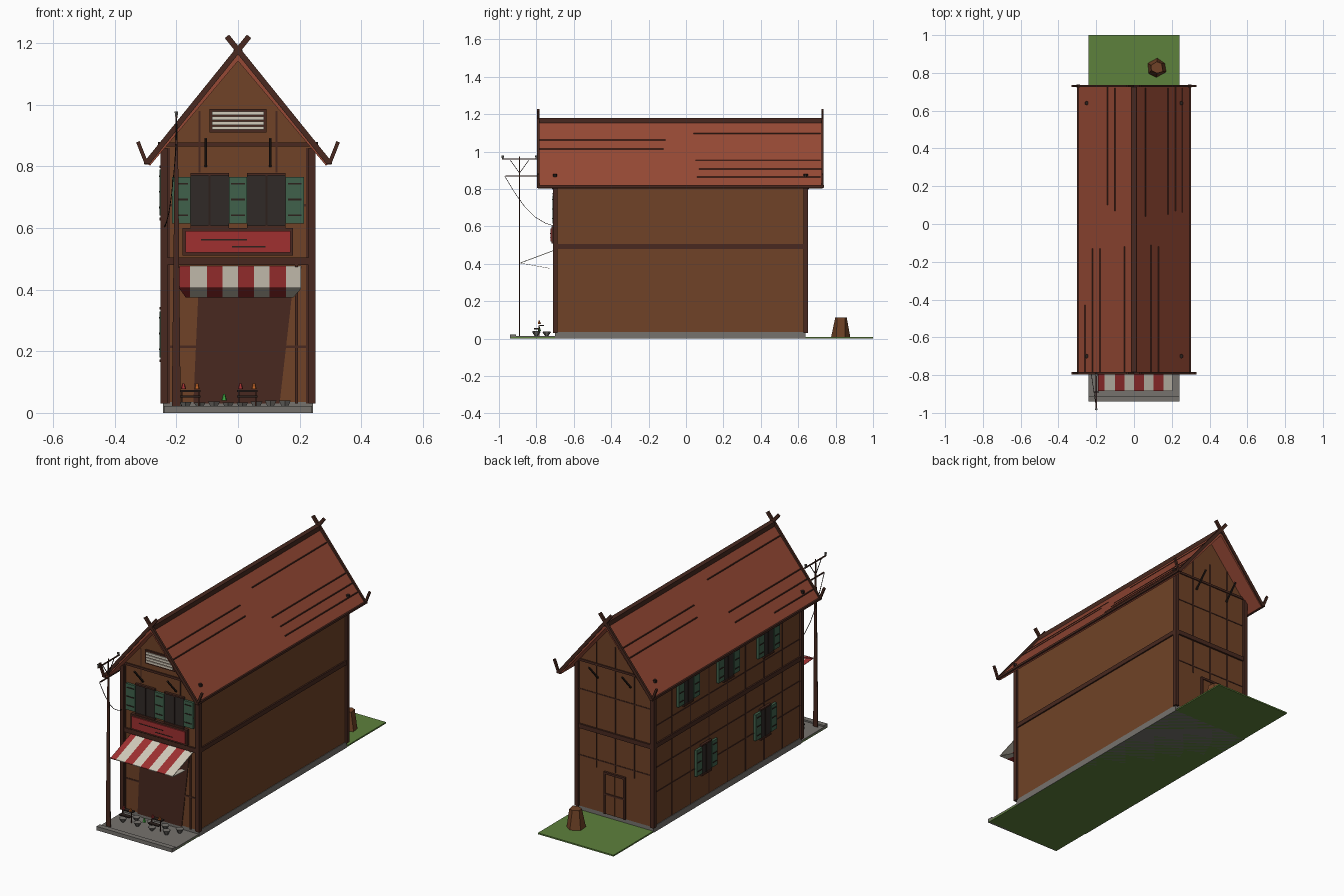
import bpy, math, random
from mathutils import Vector

if "Cube" in bpy.data.objects:
    bpy.data.objects.remove(bpy.data.objects["Cube"])
random.seed(4)

PALETTE = dict(wall=(.16, .055, .02), timber=(.065, .022, .014), dark=(.025, .015, .012),
               roof=(.30, .065, .035), red=(.35, .03, .03), cream=(.65, .60, .50),
               green=(.05, .12, .07), glass=(.03, .023, .02), grass=(.11, .22, .045),
               stone=(.18, .17, .155), orange=(.5, .12, .02), leaf=(.05, .35, .05))
mats = {}
for key, rgb in PALETTE.items():
    mats[key] = bpy.data.materials.new(key)
    mats[key].diffuse_color = (*rgb, 1)


def mesh(name, verts, faces, col):
    me = bpy.data.meshes.new(name)
    me.from_pydata([tuple(v) for v in verts], [], faces)
    me.materials.append(mats[col])
    ob = bpy.data.objects.new(name, me)
    bpy.context.collection.objects.link(ob)
    return ob


def prism(name, loop, offset, col):
    """Extrude a 3D loop along an offset vector."""
    n, off = len(loop), Vector(offset)
    a = [Vector(p) for p in loop]
    faces = [tuple(range(n))[::-1], tuple(range(n, 2 * n))]
    faces += [(i, (i + 1) % n, n + (i + 1) % n, n + i) for i in range(n)]
    return mesh(name, a + [p + off for p in a], faces, col)


def box(name, x0, x1, y0, y1, z0, z1, col):
    return prism(name, [(x0, y0, z0), (x1, y0, z0), (x1, y1, z0), (x0, y1, z0)], (0, 0, z1 - z0), col)


def bar(name, p, q, w, col, d=None):
    """Straight rectangular bar from p to q."""
    p, q, d = Vector(p), Vector(q), d or w
    t = (q - p).normalized()
    u = t.cross(Vector((0, 1, 0)) if abs(t.y) < .9 else Vector((1, 0, 0))).normalized() * w / 2
    v = t.cross(u).normalized() * d / 2
    return prism(name, [p - u - v, p + u - v, p + u + v, p - u + v], q - p, col)


def cone(name, x, y, z, r1, r2, h, n, col):
    bpy.ops.mesh.primitive_cone_add(vertices=n, radius1=r1, radius2=r2, depth=h, location=(x, y, z + h / 2))
    ob = bpy.context.object
    ob.name = name
    ob.data.materials.append(mats[col])
    return ob


F, B = -.70, .64        # front and back wall planes
SLOPE = .36 / .30
def roof_z(x):
    return 1.165 - abs(x) * SLOPE

# Ground, pavement, plinth
box("grass", -.24, .24, -.935, 1, 0, .008, "grass")
box("pavement", -.24, .24, -.935, -.69, .004, .014, "stone")
box("kerb", -.24, .24, -.94, -.91, 0, .022, "stone")
box("plinth", -.243, .243, F, B, 0, .035, "stone")

# House body with gables
prism("walls", [(-.24, F, .03), (.24, F, .03), (.24, F, .86), (0, F, 1.145), (-.24, F, .86)],
      (0, B - F, 0), "wall")
for s in (-1, 1):
    for y in (F, B):
        box("corner_post", s * .24 - .012, s * .24 + .012, y - .012, y + .012, .03, .86, "timber")
    box("side_beam", s * .238 - .01, s * .238 + .01, F, B, .48, .505, "timber")
for y in (F, B):
    box("floor_beam", -.24, .24, y - .01, y + .01, .48, .505, "timber")
    box("gable_beam", -.24, .24, y - .006, y + .006, .865, .878, "timber")

# Roof slopes, ridge, barge boards, horns
for s in (-1, 1):
    prism("roof_slope", [(0, -.79, 1.17), (s * .30, -.79, .81), (s * .285, -.79, .803), (0, -.79, 1.142)],
          (0, 1.52, 0), "roof")
    bar("eave_trim", (s * .297, -.79, .812), (s * .297, .73, .812), .012, "timber")
    for y in (-.79, .73):
        bar("barge_board", (s * .295, y, .812), (-s * .036, y, 1.222), .018, "timber", .012)
        bar("eave_horn", (s * .285, y, .815), (s * .305, y, .815), .015, "timber")
        bar("eave_horn_tip", (s * .298, y, .812), (s * .325, y, .88), .012, "timber")
        w = -.71 if y < 0 else .65
        bar("gable_bracket", (s * .105, w, .80), (s * .105, y, .89), .008, "dark")
    for y in (-.70, .64):
        cone("roof_stud", s * .25, y, roof_z(.25), .011, .011, .014, 6, "dark")
box("ridge_cap", -.014, .014, -.79, .73, 1.15, 1.18, "timber")

# Worn tile courses on the roof
COURSES = [(.09, -.79, -.11), (.13, -.79, -.12), (.06, .04, .72), (.18, .05, .72), (.22, .07, .73),
           (.255, .06, .72), (-.05, -.79, -.12), (-.18, -.79, -.13), (-.22, -.79, -.13),
           (-.26, -.79, -.43), (-.10, .07, .72), (-.14, .10, .73)]
for x, y0, y1 in COURSES:
    z = roof_z(x) + .005
    bar("tile_course", (x, y0, z), (x, y1, z), .005, "timber")


# Shuttered windows: built on any wall from an outward frame
def window(at, side, out, half, height, shutter):
    at, side, out = Vector(at), Vector(side), Vector(out)
    up = Vector((0, 0, height))
    def slab(name, a, b, z0, z1, t, col):
        lo, hi = at + side * a + up * z0, at + side * b + up * z0
        prism(name, [lo, hi, hi + out * t, lo + out * t], up * (z1 - z0), col)
    slab("window_pane", -half, half, 0, 1, .008, "glass")
    slab("window_mullion", -.003, .003, 0, 1, .012, "dark")
    for z in (-.03, .97):
        slab("window_rail", -half, half, z, z + .05, .014, "timber")
    for s in (-1, 1):
        a, b = sorted((s * half, s * (half + shutter)))
        slab("shutter", a, b, .06, .94, .014, "green")
        for z in (.2, .5, .8):
            slab("shutter_louvre", a + .008, b - .008, z, z + .03, .017, "dark")

for x in (-.092, .092):
    window((x, F, .605), (1, 0, 0), (0, -1, 0), .062, .17, .06)
for y in (.333, -.03, -.393):
    window((-.24, y, .63), (0, 1, 0), (-1, 0, 0), .045, .17, .05)
for y in (.17, -.366):
    window((-.24, y, .17), (0, 1, 0), (-1, 0, 0), .045, .17, .05)

# Plank seams on the left, back and front walls
for i in range(1, 8):
    y = F + i * (B - F) / 8
    box("side_seam", -.2425, -.238, y - .003, y + .003, .03, .83, "timber")
for z in (.22, .36, .60):
    box("side_rail", -.2425, -.238, F, B, z, z + .006, "timber")
for x in (-.12, 0, .12):
    box("back_seam", x - .003, x + .003, B - .002, B + .0025, .28, 1.0, "timber")
for z in (.32, .70):
    box("back_rail", -.24, .24, B - .002, B + .0025, z, z + .006, "timber")
for s in (-1, 1):
    box("front_seam", s * .125 - .003, s * .125 + .003, F - .0025, F, .78, .98, "timber")
    box("front_stud", s * .225 - .005, s * .225 + .005, F - .004, F, .03, .86, "timber")
    for z in (.21, .67):
        a, b = sorted((s * .13, s * .235))
        box("front_rail", a, b, F - .003, F, z, z + .008, "timber")

# Back double door
for s in (-1, 1):
    a, b = sorted((s * .002, s * .06))
    box("door_leaf", a, b, B, B + .006, .03, .26, "wall")
    box("door_jamb", s * .063 - .005, s * .063 + .005, B, B + .012, .03, .27, "timber")
box("door_lintel", -.068, .068, B, B + .012, .26, .272, "timber")
box("door_bar", -.06, .06, B, B + .01, .14, .15, "timber")

# Shop front: dark entrance, post, sign board, gable vent
prism("shop_entrance", [(-.125, F - .004, .47), (.185, F - .004, .47), (.135, F - .004, .03),
                        (-.145, F - .004, .03)], (0, .006, 0), "timber")
box("shop_post", .185, .195, F - .006, F, .03, .48, "timber")
box("sign_frame", -.18, .178, F - .018, F, .51, .60, "timber")
box("sign_board", -.17, .17, F - .024, F, .52, .59, "red")
for x0, x1, z in ((-.12, .03, .56), (-.02, .09, .537)):
    box("sign_scratch", x0, x1, F - .026, F, z, z + .004, "dark")
box("vent_frame", -.093, .093, F - .01, F, .91, .987, "timber")
for i in range(4):
    z = .919 + i * .016
    box("vent_slat", -.084, .084, F - .015, F, z, z + .011, "cream")

# Striped awning: top slope and tucked underside
EDGES = [-.19, -.155, -.10, -.05, 0, .052, .103, .155, .205]
for i, (a, b) in enumerate(zip(EDGES, EDGES[1:])):
    col = "cream" if i % 2 else "red"
    prism("awning_stripe", [(a, F, .472), (b, F, .472), (b, -.885, .403), (a, -.885, .403)], (0, 0, .004), col)
    c, d = max(a, -.17), min(b, .18)
    prism("awning_underside", [(a, -.885, .403), (b, -.885, .403), (d, -.73, .375), (c, -.73, .375)],
          (0, 0, .002), col)

# Utility pole with crossarms, struts and a sagging wire
prism("pole", [(-.215, -.892, .01), (-.186, -.892, .01), (-.194, -.892, .80), (-.198, -.892, .975),
               (-.202, -.892, .975), (-.206, -.892, .80)], (0, .005, 0), "timber")
for z, y in ((.96, -.985), (.87, -.965)):
    bar("pole_arm", (-.2, y, z), (-.2, -.79, z), .006, "timber")
for y in (-.94, -.84):
    bar("pole_strut", (-.2, -.89, .885), (-.2, y, .955), .003, "dark")
for y in (-.98, -.80):
    cone("insulator", -.2, y, .96, .004, .007, .018, 6, "stone")
wire = [Vector((-.2 - .04 * t, -.97 + .27 * t, .87 - .27 * t - .06 * math.sin(math.pi * t)))
        for t in [i / 5 for i in range(6)]]
for p, q in zip(wire, wire[1:]):
    bar("wire", p, q, .0025, "dark")

# Goods on display: trays with produce, and shallow bowls
for tx in (-.155, .03):
    for k, y in enumerate((-.80, -.77)):
        box("tray", tx - .033, tx + .033, y - .012, y + .012, .05 + k * .018, .056 + k * .018, "dark")
    for s in (-1, 1):
        bar("tray_leg", (tx + s * .028, -.785, .012), (tx + s * .028, -.785, .07), .005, "timber")
        cone("produce", tx + s * .022, -.785, .078, .009, .004, .018, 5, "red" if s < 0 else "orange")
cone("greens", -.045, -.785, .04, .010, .003, .022, 5, "leaf")
for i in range(8):
    x, y = -.17 + i * .046, -.80 + (i % 2) * .055
    cone("bowl", x, y, .013, .008, .022, .02 + random.random() * .008, 6, "stone")

# Faceted stump in the yard
stump = cone("stump", .12, .828, .006, .054, .034, .108, 6, "wall")
for v in stump.data.vertices:
    v.co += Vector([random.uniform(-.006, .006), random.uniform(-.006, .006), 0])

for m in bpy.data.materials:
    if m.users and not m.is_grease_pencil:
        m.use_nodes = True
        m.node_tree.nodes["Principled BSDF"].inputs["Base Color"].default_value = m.diffuse_color
